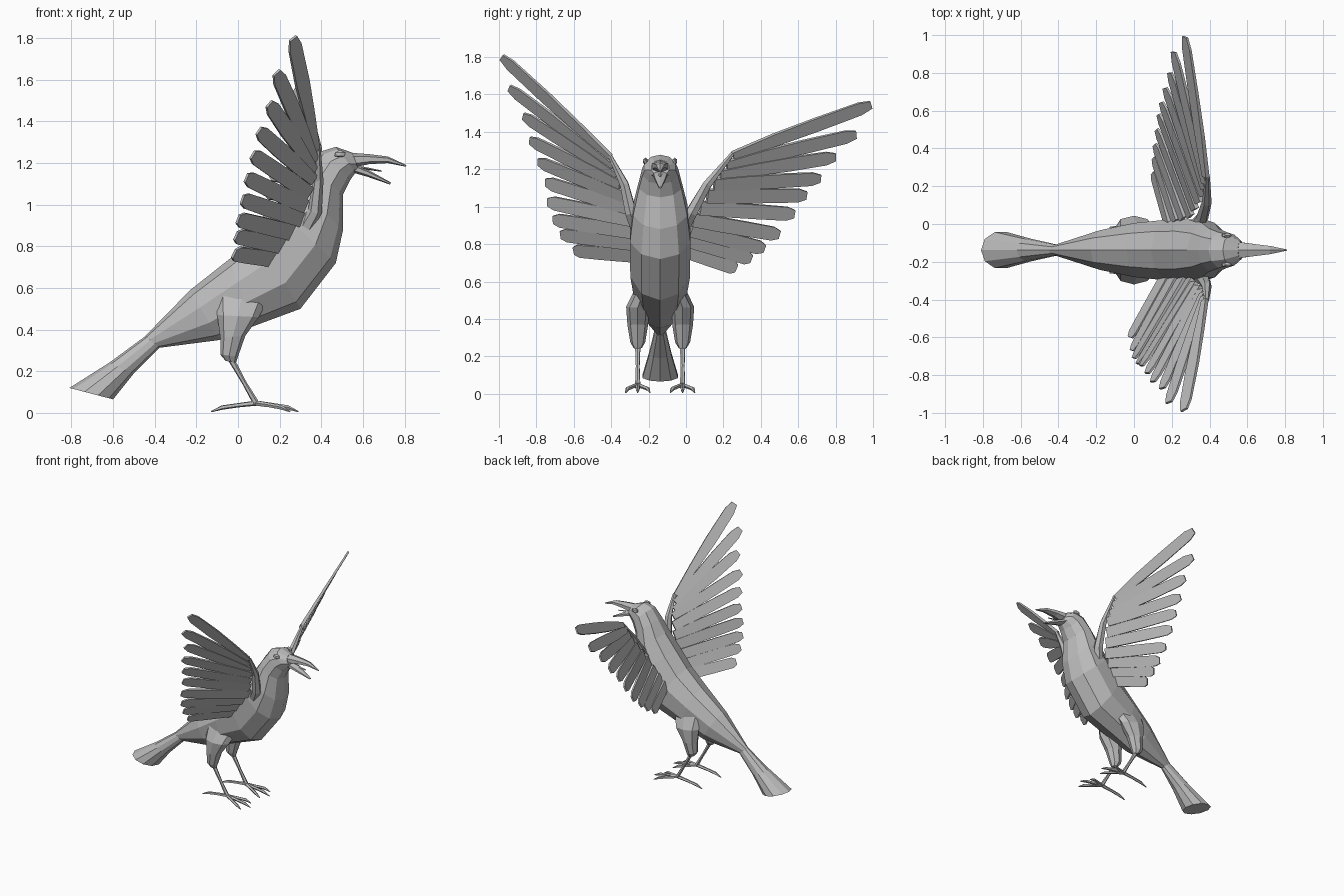
import bpy, bmesh, math
from mathutils import Vector as V

CY = -0.138  # body centre plane

grey = bpy.data.materials.new("plain grey")
grey.diffuse_color = (0.5, 0.5, 0.5, 1)


def make(name, bm):
    bmesh.ops.recalc_face_normals(bm, faces=bm.faces)
    me = bpy.data.meshes.new(name)
    bm.to_mesh(me)
    bm.free()
    me.materials.append(grey)
    ob = bpy.data.objects.new(name, me)
    bpy.context.collection.objects.link(ob)
    return ob


def add_loft(bm, rings):
    vs = [[bm.verts.new(p) for p in r] for r in rings]
    n = len(vs[0])
    for a, b in zip(vs, vs[1:]):
        for i in range(n):
            j = (i + 1) % n
            bm.faces.new((a[i], a[j], b[j], b[i]))
    bm.faces.new(vs[0])
    bm.faces.new(vs[-1][::-1])


def section(x1, z1, x2, z2, hw, n=10, cy=CY):
    """Oval ring spanned by a top point, a bottom point and a half width."""
    c = V(((x1 + x2) / 2, cy, (z1 + z2) / 2))
    up = V((x1, cy, z1)) - c
    return [c + up * math.cos(a) + V((0, hw * math.sin(a), 0))
            for a in (2 * math.pi * i / n for i in range(n))]


def loft(name, rows, n=10, cy=CY):
    bm = bmesh.new()
    add_loft(bm, [section(*r, n=n, cy=cy) for r in rows])
    return make(name, bm)


def add_tube(bm, pts, radii, n=6):
    pts = [V(p) for p in pts]
    rings = []
    for i, p in enumerate(pts):
        d = (pts[min(i + 1, len(pts) - 1)] - pts[max(i - 1, 0)]).normalized()
        s = d.cross(V((0.1, 1, 0.2))).normalized()
        t = d.cross(s)
        rings.append([p + radii[i] * (s * math.cos(2 * math.pi * k / n) + t * math.sin(2 * math.pi * k / n))
                      for k in range(n)])
    add_loft(bm, rings)


# Body from tail neck to forehead
loft("body", [
    (-0.45, 0.365, -0.40, 0.31, 0.025),
    (-0.23, 0.59, -0.09, 0.35, 0.11),
    (-0.04, 0.74, 0.07, 0.415, 0.15),
    (0.09, 0.86, 0.30, 0.50, 0.168),
    (0.19, 0.98, 0.47, 0.72, 0.17),
    (0.28, 1.09, 0.505, 0.88, 0.152),
    (0.34, 1.18, 0.505, 1.05, 0.12),
    (0.395, 1.255, 0.54, 1.12, 0.10),
    (0.47, 1.278, 0.565, 1.155, 0.085),
    (0.55, 1.25, 0.58, 1.165, 0.05)])

# Flared tail
loft("tail", [
    (-0.43, 0.38, -0.38, 0.31, 0.028),
    (-0.62, 0.24, -0.50, 0.19, 0.062),
    (-0.81, 0.12, -0.60, 0.065, 0.10)])

# Open beak and tongue
loft("upper_beak", [
    (0.54, 1.25, 0.56, 1.18, 0.05),
    (0.63, 1.243, 0.63, 1.195, 0.038),
    (0.72, 1.232, 0.72, 1.20, 0.025),
    (0.81, 1.19, 0.805, 1.183, 0.004)], 6)
loft("lower_beak", [
    (0.55, 1.20, 0.55, 1.155, 0.045),
    (0.63, 1.165, 0.62, 1.135, 0.034),
    (0.735, 1.107, 0.73, 1.097, 0.008)], 6)
loft("tongue", [
    (0.57, 1.19, 0.57, 1.175, 0.015),
    (0.69, 1.165, 0.69, 1.158, 0.006)], 4)

# Eyes
for side, label in ((-1, "right"), (1, "left")):
    bm = bmesh.new()
    bmesh.ops.create_icosphere(bm, subdivisions=1, radius=0.025)
    for v in bm.verts:
        v.co = V((v.co.x * 1.2, v.co.y * 0.6, v.co.z * 0.8)) + V((0.49, CY + side * 0.078, 1.243))
    make(label + "_eye", bm)

# Legs: feathered thigh, shank and four toes
for side, label in ((-1, "right"), (1, "left")):
    cy = CY + side * 0.12
    bm = bmesh.new()
    for rows in ([(-0.11, 0.60, 0.15, 0.56, 0.04, -0.035), (-0.10, 0.47, 0.10, 0.46, 0.062, 0),
                  (-0.085, 0.36, 0.035, 0.37, 0.055, 0), (-0.085, 0.28, 0.0, 0.27, 0.04, 0),
                  (-0.06, 0.25, -0.01, 0.24, 0.022, 0)],):
        add_loft(bm, [section(*r[:5], n=8, cy=cy + side * r[5]) for r in rows])
    make(label + "_thigh", bm)

    bm = bmesh.new()
    add_tube(bm, [(-0.04, cy, 0.27), (0.03, cy, 0.145), (0.085, cy, 0.05)], [0.016, 0.011, 0.015])
    for dx, dy in ((0.205, 0.0), (0.165, 0.065), (0.165, -0.065), (-0.215, 0.0)):
        add_tube(bm, [(0.085, cy, 0.047),
                      (0.085 + dx * 0.4, cy + dy * 0.45, 0.037),
                      (0.085 + dx * 0.75, cy + dy * 0.85, 0.026),
                      (0.085 + dx, cy + dy, 0.006)], [0.013, 0.011, 0.011, 0.003], 5)
    make(label + "_shank_and_foot", bm)


def along(path, t):
    """Point at fraction t of a polyline."""
    f = t * (len(path) - 1)
    i = min(int(f), len(path) - 2)
    return V(path[i]).lerp(V(path[i + 1]), f - i)


def wing(label, arm, roots, tips):
    """Arm tube plus a fan of flat feathers that meet near the arm."""
    bm = bmesh.new()
    add_tube(bm, arm, [0.04, 0.034, 0.026, 0.012], 6)
    make(label + "_wing_arm", bm)
    n = len(tips)
    tips = [V(t) for t in tips]
    base = [along(roots, i / (n - 1)) for i in range(n)]
    bm = bmesh.new()
    for i in range(n):
        a, b = max(i - 1, 0), min(i + 1, n - 1)
        axis = tips[i] - base[i]
        normal = axis.cross(tips[b] - tips[a]).normalized()
        side = normal.cross(axis).normalized()
        rings = []
        for t, limit in ((0, 0.04), (0.3, 0.04), (0.6, 0.04), (0.92, 0.038), (1, 0.022)):
            p = base[i].lerp(tips[i], t)
            gap = (base[b].lerp(tips[b], t) - base[a].lerp(tips[a], t)).dot(side)
            w = min(abs(gap) / (b - a) * 0.52, limit)
            w = max(w, 0.016)
            h = normal * (0.012 - 0.006 * t)
            rings.append([p + side * w + h, p - side * w + h, p - side * w - h, p + side * w - h])
        add_loft(bm, rings)
    make(label + "_wing_feathers", bm)


wing("right",
     [(0.31, -0.25, 0.86), (0.37, -0.295, 0.97), (0.385, -0.33, 1.12), (0.385, -0.405, 1.27)],
     [(0.375, -0.405, 1.265), (0.36, -0.35, 1.12), (0.30, -0.29, 0.93), (0.17, -0.27, 0.74)],
     [(0.265, -0.985, 1.80), (0.185, -0.945, 1.635), (0.15, -0.87, 1.485), (0.10, -0.835, 1.355),
      (0.07, -0.79, 1.24), (0.04, -0.75, 1.13), (0.02, -0.74, 1.025), (0.0, -0.71, 0.93),
      (-0.01, -0.67, 0.85), (-0.02, -0.60, 0.765)])

wing("left",
     [(0.31, -0.03, 0.86), (0.36, 0.03, 0.97), (0.385, 0.115, 1.12), (0.39, 0.25, 1.285)],
     [(0.38, 0.25, 1.275), (0.37, 0.15, 1.12), (0.30, 0.04, 0.93), (0.18, 0.0, 0.76)],
     [(0.27, 0.99, 1.545), (0.21, 0.91, 1.385), (0.19, 0.80, 1.265), (0.165, 0.72, 1.15),
      (0.145, 0.645, 1.06), (0.13, 0.58, 0.96), (0.12, 0.50, 0.85), (0.11, 0.42, 0.775),
      (0.105, 0.35, 0.72), (0.10, 0.27, 0.67)])
